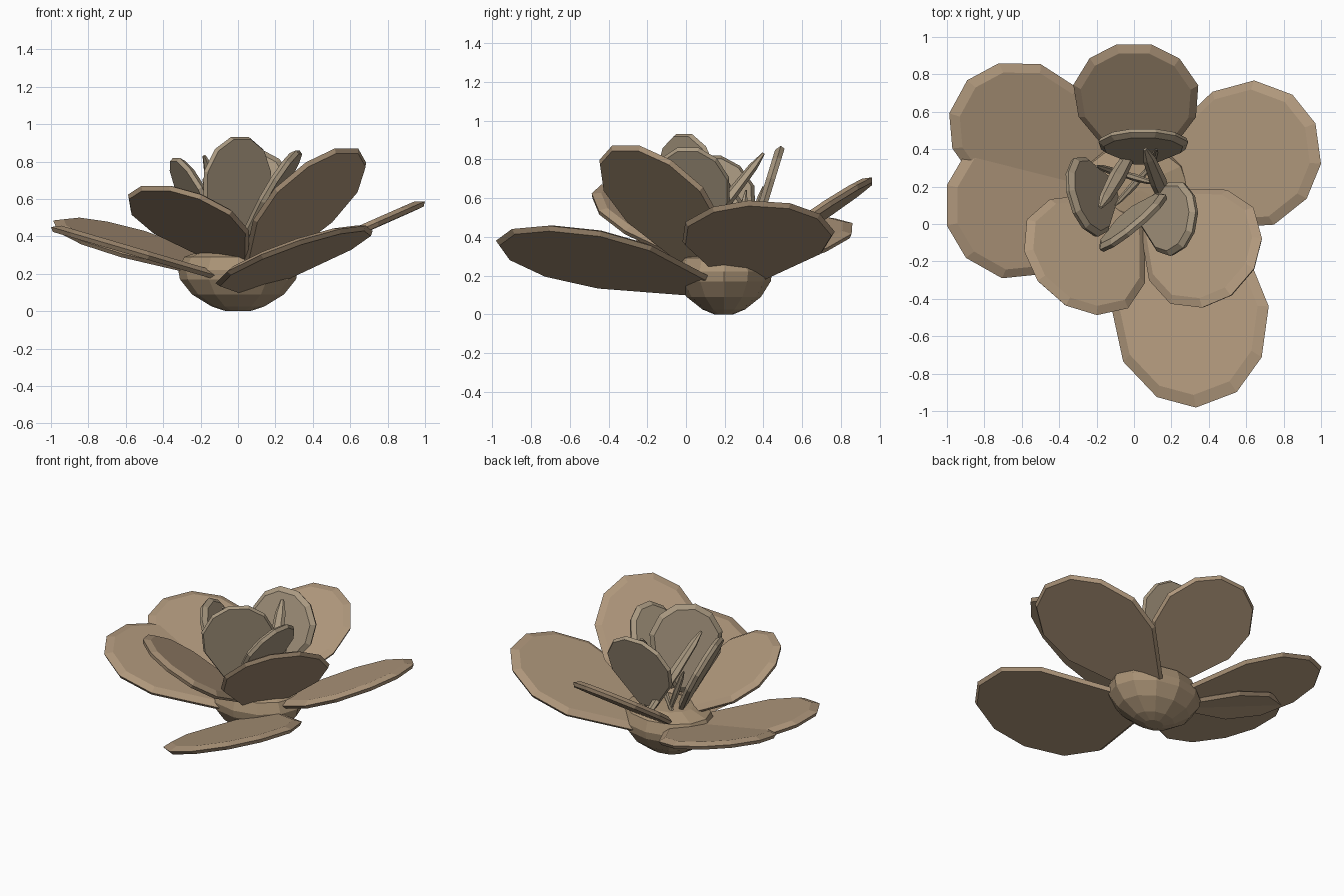
import bpy, bmesh, math
from mathutils import Vector, Matrix

if "Cube" in bpy.data.objects:
    bpy.data.objects.remove(bpy.data.objects["Cube"])

def material(name, rgb):
    m = bpy.data.materials.new(name)
    m.diffuse_color = (*rgb, 1)
    m.use_nodes = True
    m.node_tree.nodes["Principled BSDF"].inputs["Base Color"].default_value = m.diffuse_color
    return m

TAN = material("outer_tan", (0.43, 0.31, 0.20))
PALE = material("inner_pale", (0.40, 0.32, 0.22))
CORE = material("core_brown", (0.40, 0.29, 0.18))

def rings_object(name, rings, mat):
    """Loft equal-length rings of points and cap both ends."""
    bm = bmesh.new()
    loops = [[bm.verts.new(p) for p in r] for r in rings]
    n = len(rings[0])
    for a, b in zip(loops, loops[1:]):
        for i in range(n):
            bm.faces.new((a[i], a[(i + 1) % n], b[(i + 1) % n], b[i]))
    bm.faces.new(loops[0][::-1])
    bm.faces.new(loops[-1])
    bmesh.ops.recalc_face_normals(bm, faces=bm.faces)
    me = bpy.data.meshes.new(name)
    bm.to_mesh(me)
    bm.free()
    ob = bpy.data.objects.new(name, me)
    me.materials.append(mat)
    bpy.context.collection.objects.link(ob)
    return ob

# half outline of a petal: (distance along, half width)
HALF = [(0.0, 0.24), (0.43, 0.94), (0.68, 1.0), (0.89, 0.72), (1.0, 0.28)]

def petal(name, base, tip, half_w, roll=0, mat=TAN, thick=0.045):
    base, tip = Vector(base), Vector(tip)
    axis = tip - base
    length = axis.length
    d = axis.normalized()
    side = d.cross(Vector((0, 0, 1))).normalized()
    side = Matrix.Rotation(math.radians(roll), 3, d) @ side
    up = side.cross(d)
    outline = HALF + [(t, -w) for t, w in reversed(HALF)]
    def ring(k, h):
        return [base + d * length * (0.55 + (t - 0.55) * k) + side * half_w * w * k + up * h
                for t, w in outline]
    # flat underside, full rim, inset bevelled upper face
    return rings_object(name, [ring(0.96, -thick / 2), ring(1.0, 0), ring(0.88, thick / 2)], mat)

# cup under the flower
PROFILE = [(0.2, 0.0), (0.44, 0.025), (0.77, 0.09), (0.97, 0.17), (1.0, 0.22),
           (0.9, 0.29), (0.55, 0.33), (0.1, 0.34)]
rings_object("cup", [[(0.32 * r * math.cos(a), 0.195 + 0.25 * r * math.sin(a), z)
                      for a in (math.tau * i / 12 for i in range(12))]
                     for r, z in PROFILE], CORE)

# seven large outer petals
petal("outer_petal_back_left", (-0.10, 0.24, 0.20), (-0.94, 0.68, 0.49), 0.36, -3)
petal("outer_petal_left", (-0.08, 0.10, 0.18), (-1.0, 0.10, 0.45), 0.39)
petal("outer_petal_front_left", (-0.01, 0.12, 0.25), (-0.44, -0.37, 0.67), 0.36)
petal("outer_petal_front_right", (0.07, 0.13, 0.20), (0.58, -0.31, 0.87), 0.34)
petal("outer_petal_front", (0.10, 0.16, 0.13), (0.44, -0.94, 0.41), 0.43, 15)
petal("outer_petal_right", (0.08, 0.28, 0.18), (0.985, 0.43, 0.58), 0.39, -4)
petal("outer_petal_back", (0.03, 0.28, 0.25), (0.0, 0.96, 0.70), 0.335, -5)

# four small steep inner petals
petal("inner_petal_front", (-0.04, 0.05, 0.36), (0.01, -0.01, 0.93), 0.23, mat=PALE)
petal("inner_petal_back", (0.05, 0.33, 0.35), (0.05, 0.49, 0.87), 0.24, mat=PALE)
petal("inner_petal_left", (-0.10, 0.19, 0.33), (-0.33, 0.12, 0.82), 0.22, mat=PALE)
petal("inner_petal_right", (0.03, 0.06, 0.38), (0.32, 0.01, 0.86), 0.20, mat=PALE)

# stamens and crossing blades in the middle
def stamen(name, a, b, width, thick):
    a, b = Vector(a), Vector(b)
    d = (b - a).normalized()
    s = d.cross(Vector((0, 0, 1))).normalized()
    u = s.cross(d)
    rings = []
    for t, k in ((0, 0.6), (0.5, 1.0), (0.85, 0.75), (1, 0.25)):
        c = a.lerp(b, t)
        rings.append([c + s * width * k * x + u * thick * k * y
                      for x, y in ((1, 0), (0.5, 1), (-0.5, 1), (-1, 0), (-0.5, -1), (0.5, -1))])
    return rings_object(name, rings, PALE)

stamen("blade_left", (0.0, 0.41, 0.34), (-0.18, 0.09, 0.83), 0.045, 0.025)
stamen("blade_right", (0.2, 0.05, 0.38), (0.06, 0.40, 0.83), 0.045, 0.025)
for i, (a, b) in enumerate([((-0.1, 0.28, 0.3), (0.1, 0.22, 0.62)),
                            ((0.1, 0.32, 0.3), (-0.1, 0.1, 0.66)),
                            ((0.08, 0.3, 0.3), (0.12, 0.4, 0.66)),
                            ((-0.05, 0.26, 0.3), (-0.2, 0.31, 0.64))]):
    stamen(f"stamen_{i + 1}", a, b, 0.02, 0.018)
